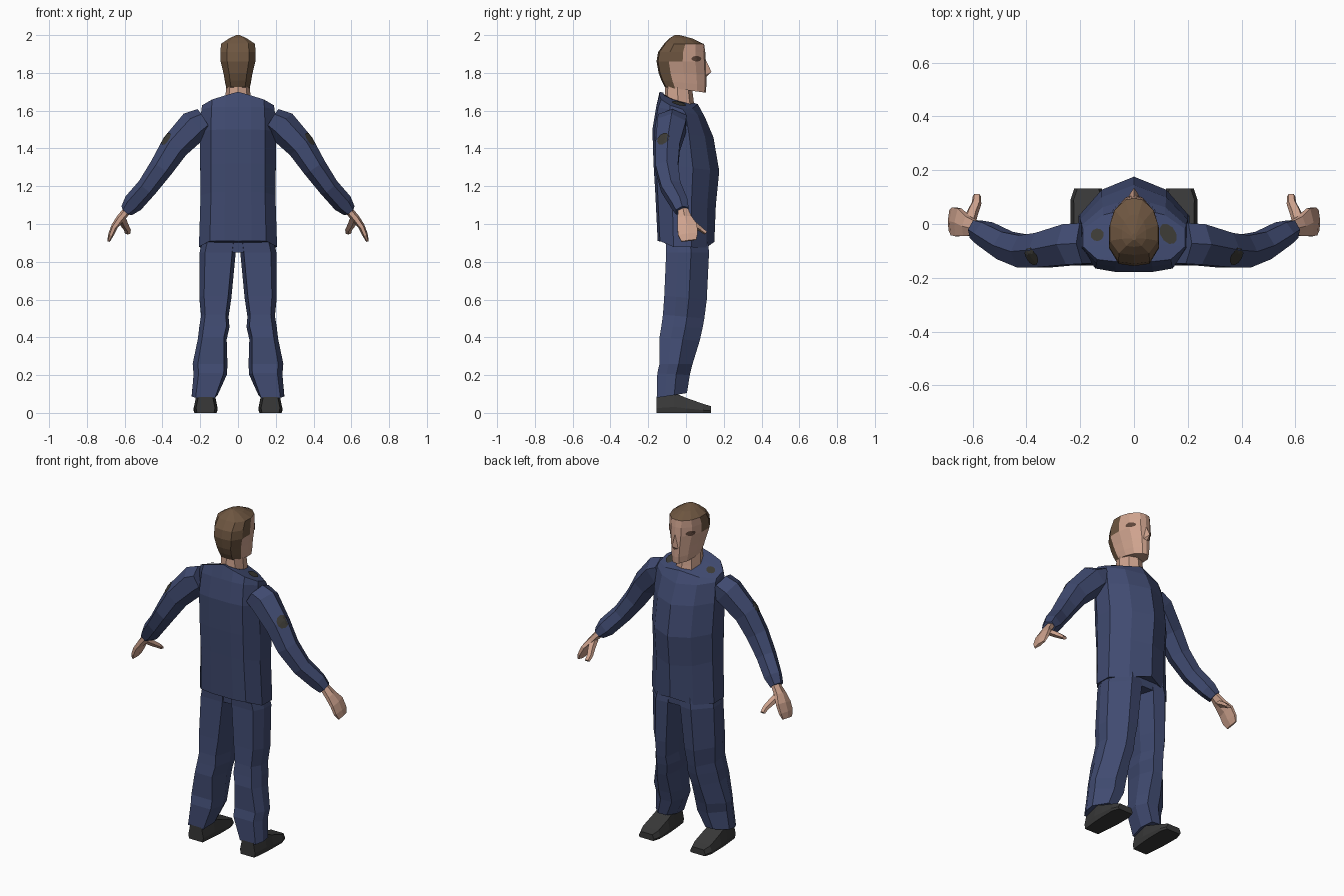
import bpy, bmesh, math
from mathutils import Vector
from mathutils.bvhtree import BVHTree


def material(name, rgb):
    m = bpy.data.materials.new(name)
    m.diffuse_color = (*rgb, 1)
    return m


blue = material("blue cloth", (0.051, 0.069, 0.163))
skin = material("skin", (0.62, 0.365, 0.27))
hair = material("brown hair", (0.155, 0.093, 0.052))
black = material("shoe black", (0.04, 0.04, 0.04))
dark = material("dark patch", (0.045, 0.043, 0.036))
brown = material("eye brown", (0.11, 0.06, 0.042))


def make(name, verts, faces, mats, mirror=False, rule=None):
    """Flat shaded mesh, optionally mirrored over x, faces coloured by a rule."""
    bm = bmesh.new()
    vs = [bm.verts.new(v) for v in verts]
    for f in faces:
        bm.faces.new([vs[i] for i in f])
    bmesh.ops.recalc_face_normals(bm, faces=bm.faces)
    if rule:
        for f in bm.faces:
            f.material_index = rule(f.calc_center_median())
    me = bpy.data.meshes.new(name)
    bm.to_mesh(me)
    bm.free()
    ob = bpy.data.objects.new(name, me)
    bpy.context.collection.objects.link(ob)
    for m in mats:
        me.materials.append(m)
    if mirror:
        ob.modifiers.new("mirror", 'MIRROR').use_mirror_merge = False
    return ob


def loft(name, rings, mats, **kw):
    """Skin a stack of equal rings and close both ends."""
    n = len(rings[0])
    faces = [list(range(n)), [(len(rings) - 1) * n + i for i in range(n)]]
    for r in range(len(rings) - 1):
        for i in range(n):
            j = (i + 1) % n
            faces.append([r * n + i, r * n + j, (r + 1) * n + j, (r + 1) * n + i])
    return make(name, [p for ring in rings for p in ring], faces, mats, **kw)


def body_ring(half, zb, zf, w, yb, yf, slope=0, dip=0):
    """Symmetric ring from a half section of (x factor, back-to-front factor)."""
    right = [(fx * w, yb + (yf - yb) * t,
              zb + (zf - zb) * t - slope * fx * w - (dip if fx > 0.55 and t > 0.2 else 0))
             for fx, t in half]
    return right + [(-x, y, z) for x, y, z in right[-2:0:-1]]


def tube(name, stations, side, mat, n=6):
    """Mirrored limb along (x, y, z, side radius, depth radius) stations."""
    cs = [Vector(s[:3]) for s in stations]
    rings = []
    for i, s in enumerate(stations):
        t = (cs[min(i + 1, len(cs) - 1)] - cs[max(i - 1, 0)]).normalized()
        v = t.cross(Vector(side)).normalized()
        u = v.cross(t)
        angles = [2 * math.pi * k / n for k in range(n)]
        rings.append([cs[i] + v * math.cos(a) * s[4] + u * math.sin(a) * s[3] * 1.12
                      for a in angles])
    return loft(name, rings, [mat], mirror=True)


def spot(name, target, center, normal, ra, rb, mat, mirror=False, n=10):
    """Thin round plate laid onto the surface of a part."""
    bm = bmesh.new()
    bm.from_mesh(target.data)
    tree = BVHTree.FromBMesh(bm)
    bm.free()
    d = Vector(normal).normalized()
    u = d.cross(Vector((0, 0.01, 1))).normalized()
    v = d.cross(u)
    pts = [(0, 0)] + [(k * ra * math.cos(a), k * rb * math.sin(a)) for k in (0.5, 1)
                      for a in [2 * math.pi * i / n for i in range(n)]]
    verts = []
    for a, b in pts:
        p = Vector(center) + u * a + v * b
        hit = tree.ray_cast(p + d * 0.2, -d)[0]
        verts.append((hit if hit else p) + d * 0.005)
    faces = [(0, 1 + i, 1 + (i + 1) % n) for i in range(n)]
    faces += [(1 + i, 1 + n + i, 1 + n + (i + 1) % n, 1 + (i + 1) % n) for i in range(n)]
    ob = make(name, verts, faces, [mat], mirror=mirror)
    # face outward
    if ob.data.polygons[0].normal.dot(d) < 0:
        ob.data.flip_normals()
    return ob


# Jacket body, dipped hem to sloping shoulders and collar
TORSO = [(0, 0), (0.35, 0), (0.72, 0.04), (1, 0.28), (1, 0.6), (0.6, 0.86), (0, 1)]
jacket = loft("jacket", [body_ring(TORSO, *r) for r in [
    (0.91, 0.905, 0.207, -0.150, 0.150, 0, 0.03),
    (1.17, 1.10, 0.198, -0.163, 0.158),
    (1.32, 1.28, 0.200, -0.172, 0.176),
    (1.50, 1.46, 0.200, -0.178, 0.145),
    (1.62, 1.57, 0.194, -0.158, 0.098),
    (1.70, 1.635, 0.190, -0.140, 0.062, 0.28),
    (1.695, 1.64, 0.075, -0.120, 0.045, 0.25)]], [blue])

# Neck
NECK = [(0, 0), (0.7, 0.1), (1, 0.45), (0.75, 0.85), (0, 1)]
loft("neck", [body_ring(NECK, *r) for r in [
    (1.62, 1.60, 0.070, -0.115, 0.050),
    (1.70, 1.655, 0.066, -0.112, 0.040),
    (1.78, 1.74, 0.060, -0.110, 0.030)]], [skin])

# Head with hair on the crown, back and sideburns, tapering to the face
HEAD = [(0, 0), (0.62, 0.03), (1, 0.25), (1, 0.53), (0.80, 0.79), (0.36, 0.97), (0, 1)]


def is_hair(c):
    return int(c.z > 1.955 or c.y < -0.075 or (c.z > 1.86 and c.y < -0.005))


head = loft("head", [body_ring(HEAD, *r) for r in [
    (1.725, 1.695, 0.060, -0.112, 0.105),
    (1.76, 1.735, 0.068, -0.130, 0.108),
    (1.80, 1.79, 0.076, -0.145, 0.108),
    (1.86, 1.86, 0.092, -0.156, 0.105),
    (1.91, 1.91, 0.093, -0.148, 0.102),
    (1.955, 1.952, 0.090, -0.115, 0.096),
    (1.985, 1.982, 0.045, -0.085, 0.035),
    (2.00, 2.00, 0.008, -0.060, -0.035)]], [skin, hair], rule=is_hair)

# Nose and eyes
make("nose", [(0, 0.102, 1.875), (0, 0.135, 1.805), (0, 0.110, 1.780),
              (-0.020, 0.104, 1.787), (0.020, 0.104, 1.787)],
     [(0, 1, 3), (0, 4, 1), (1, 2, 3), (1, 4, 2), (0, 3, 2, 4)], [skin])
spot("eyes", head, (0.068, 0.054, 1.875), (0.85, 0.53, 0), 0.031, 0.015, brown, mirror=True)

# Sleeves
sleeve = tube("sleeves", [
    (0.180, -0.072, 1.550, 0.078, 0.068),
    (0.230, -0.076, 1.520, 0.078, 0.086),
    (0.335, -0.097, 1.410, 0.066, 0.075),
    (0.405, -0.102, 1.300, 0.062, 0.064),
    (0.480, -0.080, 1.195, 0.054, 0.055),
    (0.555, -0.035, 1.110, 0.045, 0.054),
    (0.590, -0.020, 1.070, 0.036, 0.036)], (0, 1, 0), blue)

# Hands: curved palm with fingers, and a thumb
tube("hands", [
    (0.580, -0.018, 1.080, 0.026, 0.022),
    (0.622, -0.008, 1.030, 0.038, 0.022),
    (0.652, 0.006, 0.990, 0.054, 0.018),
    (0.672, 0.010, 0.945, 0.054, 0.015),
    (0.684, 0.015, 0.912, 0.040, 0.008)], (0, 1, 0), skin)
tube("thumbs", [
    (0.615, -0.005, 1.030, 0.022, 0.018),
    (0.600, 0.045, 0.997, 0.020, 0.018),
    (0.585, 0.080, 0.972, 0.017, 0.014),
    (0.584, 0.106, 0.952, 0.014, 0.010)], (1, 0, 0), skin, n=5)


# Trouser legs: broad flat back, side ridge, bevelled front
def leg_ring(zb, zf, x0, x1, y0, y1):
    w, d = x1 - x0, y1 - y0
    pts = [(0.1, 0), (0.85, 0), (1, 0.28), (1, 0.58), (0.55, 1), (0.15, 0.97), (0, 0.55)]
    return [(x0 + a * w, y0 + b * d, zb + (zf - zb) * b) for a, b in pts]


loft("trouser_legs", [leg_ring(*r) for r in [
    (0.080, 0.105, 0.108, 0.245, -0.155, 0.005),
    (0.210, 0.200, 0.058, 0.235, -0.152, 0.020),
    (0.260, 0.260, 0.056, 0.240, -0.140, 0.035),
    (0.400, 0.380, 0.060, 0.212, -0.140, 0.072),
    (0.460, 0.450, 0.045, 0.205, -0.130, 0.088),
    (0.520, 0.500, 0.050, 0.195, -0.122, 0.097),
    (0.620, 0.600, 0.035, 0.205, -0.115, 0.110),
    (0.850, 0.850, 0.012, 0.203, -0.105, 0.122),
    (0.950, 0.950, 0.002, 0.180, -0.110, 0.112)]], [blue], mirror=True)

# Trouser seat joining the legs
SEAT = [(0, 0), (1, 0), (1, 1), (0, 1)]
loft("trouser_seat", [body_ring(SEAT, *r) for r in [
    (0.85, 0.85, 0.06, -0.098, 0.112),
    (0.95, 0.95, 0.09, -0.105, 0.115)]], [blue])


# Shoes, heel to toe
def shoe_ring(y, x0, x1, h):
    e = 0.012
    return [(x0 + 0.005, y, 0), (x1 - 0.005, y, 0), (x1, y, h * 0.3),
            (x1 - e, y, h), (x0 + e, y, h), (x0, y, h * 0.3)]


loft("shoes", [shoe_ring(*r) for r in [
    (-0.155, 0.122, 0.222, 0.085),
    (-0.060, 0.112, 0.232, 0.105),
    (0.000, 0.108, 0.235, 0.080),
    (0.090, 0.108, 0.236, 0.048),
    (0.132, 0.120, 0.222, 0.036)]], [black], mirror=True)

# Dark patches on the sleeves and shoulders
spot("sleeve_patches", sleeve, (0.366, -0.108, 1.437), (0.6, -0.55, 0.57),
     0.034, 0.038, dark, mirror=True)
spot("right_shoulder_patch", jacket, (0.13, -0.035, 1.65), (0.25, 0.15, 1), 0.042, 0.030, dark)
spot("left_shoulder_patch", jacket, (-0.14, -0.038, 1.65), (-0.25, 0.15, 1), 0.024, 0.026, dark)
